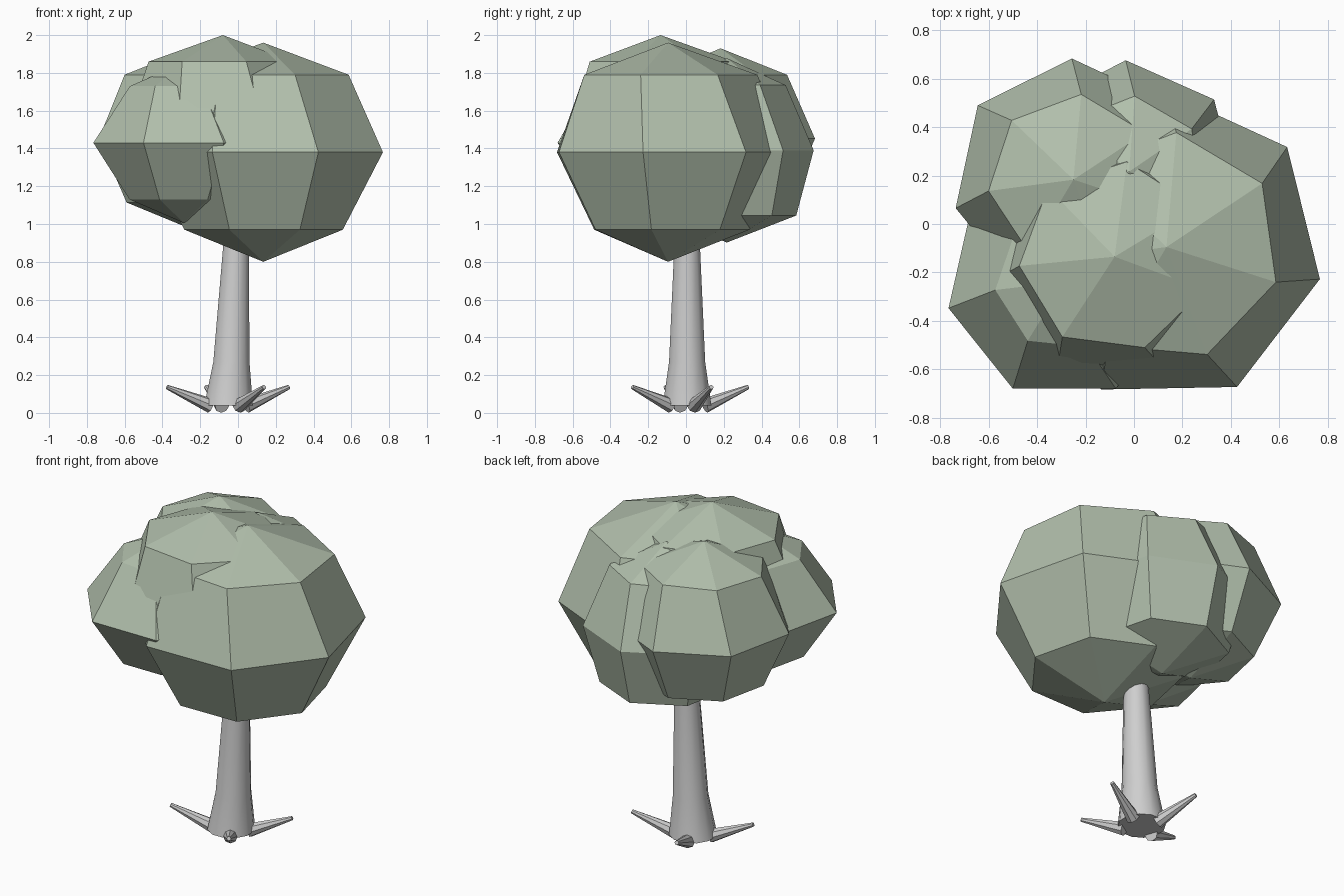
import bpy, bmesh, math
from mathutils import Vector

cube = bpy.data.objects.get("Cube")
if cube:
    bpy.data.objects.remove(cube, do_unlink=True)


def material(name, rgb):
    m = bpy.data.materials.new(name)
    m.use_nodes = True
    m.diffuse_color = (*rgb, 1)
    bsdf = next(n for n in m.node_tree.nodes if n.type == 'BSDF_PRINCIPLED')
    bsdf.inputs["Base Color"].default_value = (*rgb, 1)
    return m


LEAF = material("pale sage leaves", (0.44, 0.52, 0.41))
BARK = material("light grey bark", (0.62, 0.62, 0.62))


def finish(bm, name, mat, smooth=False):
    bmesh.ops.recalc_face_normals(bm, faces=bm.faces)
    mesh = bpy.data.meshes.new(name)
    bm.to_mesh(mesh)
    bm.free()
    mesh.materials.append(mat)
    obj = bpy.data.objects.new(name, mesh)
    bpy.context.collection.objects.link(obj)
    if smooth:
        bpy.ops.object.select_all(action='DESELECT')
        obj.select_set(True)
        bpy.context.view_layer.objects.active = obj
        bpy.ops.object.shade_smooth_by_angle(angle=math.radians(40))
    return obj


def bridge(bm, a, b):
    n = len(a)
    for i in range(n):
        bm.faces.new((a[i], a[(i + 1) % n], b[(i + 1) % n], b[i]))


def leaf_clump(name, x, y, z, height, radius, turn, low, high):
    """Seven-sided flat-faced ball: low and high scale the outer rings."""
    bm = bmesh.new()
    step = height * math.sqrt(0.5)
    rings = []
    for dz, r, twist in ((-step, radius * low, 0), (0, radius, 0), (step, radius * high, -6)):
        ring = []
        for i in range(7):
            a = math.radians(turn + twist) + math.tau * i / 7
            ring.append(bm.verts.new((x + r * math.cos(a), y + r * math.sin(a), z + dz)))
        rings.append(ring)
    for a, b in zip(rings, rings[1:]):
        bridge(bm, a, b)
    for ring, dz in ((rings[0], -height), (rings[-1], height)):
        pole = bm.verts.new((x, y, z + dz))
        for i in range(7):
            bm.faces.new((ring[i], ring[(i + 1) % 7], pole))
    return finish(bm, name, LEAF)


# Crown of overlapping clumps
leaf_clump("main_leaf_clump", 0.134, -0.095, 1.38, 0.58, 0.647, -11.8, 0.665, 0.733)
leaf_clump("top_leaf_clump", -0.08, -0.135, 1.52, 0.48, 0.52, 191.5, 0.68, 0.76)
leaf_clump("front_right_leaf_clump", -0.288, -0.238, 1.43, 0.424, 0.49, 192.9, 0.6, 0.585)
leaf_clump("back_right_leaf_clump", -0.25, 0.183, 1.452, 0.478, 0.50, 193.6, 0.7, 0.707)
leaf_clump("back_leaf_clump", -0.02, 0.216, 1.39, 0.488, 0.46, 91.8, 0.8, 0.68)

# Leaning trunk, flared at the foot
bm = bmesh.new()
previous = None
for x, z, r in ((-0.05, 0.04, 0.133), (-0.035, 0.27, 0.099), (-0.011, 0.87, 0.071), (0.0, 1.15, 0.06)):
    ring = []
    for i in range(12):
        a = math.tau * (i + 0.5) / 12
        ring.append(bm.verts.new((x + r * math.cos(a), 0.006 + r * math.sin(a), z)))
    if previous:
        bridge(bm, previous, ring)
    else:
        bm.faces.new(ring)
    previous = ring
bm.faces.new(previous)
finish(bm, "trunk", BARK, True)

# Tapered roots that point outward and up
foot = Vector((-0.05, 0.005, 0))
for name, angle in (("left_root", 22), ("front_root", -57), ("right_root", 199), ("back_root", 110)):
    a = math.radians(angle)
    out = Vector((math.cos(a), math.sin(a), 0))
    start = foot + out * 0.10 + Vector((0, 0, 0.038))
    end = foot + out * 0.345 + Vector((0, 0, 0.137))
    axis = end - start
    bm = bmesh.new()
    bmesh.ops.create_cone(bm, cap_ends=True, segments=8, radius1=0.04, radius2=0.012, depth=axis.length)
    bmesh.ops.rotate(bm, verts=bm.verts, matrix=axis.to_track_quat('Z', 'Y').to_matrix())
    bmesh.ops.translate(bm, verts=bm.verts, vec=(start + end) / 2)
    finish(bm, name, BARK, True)
